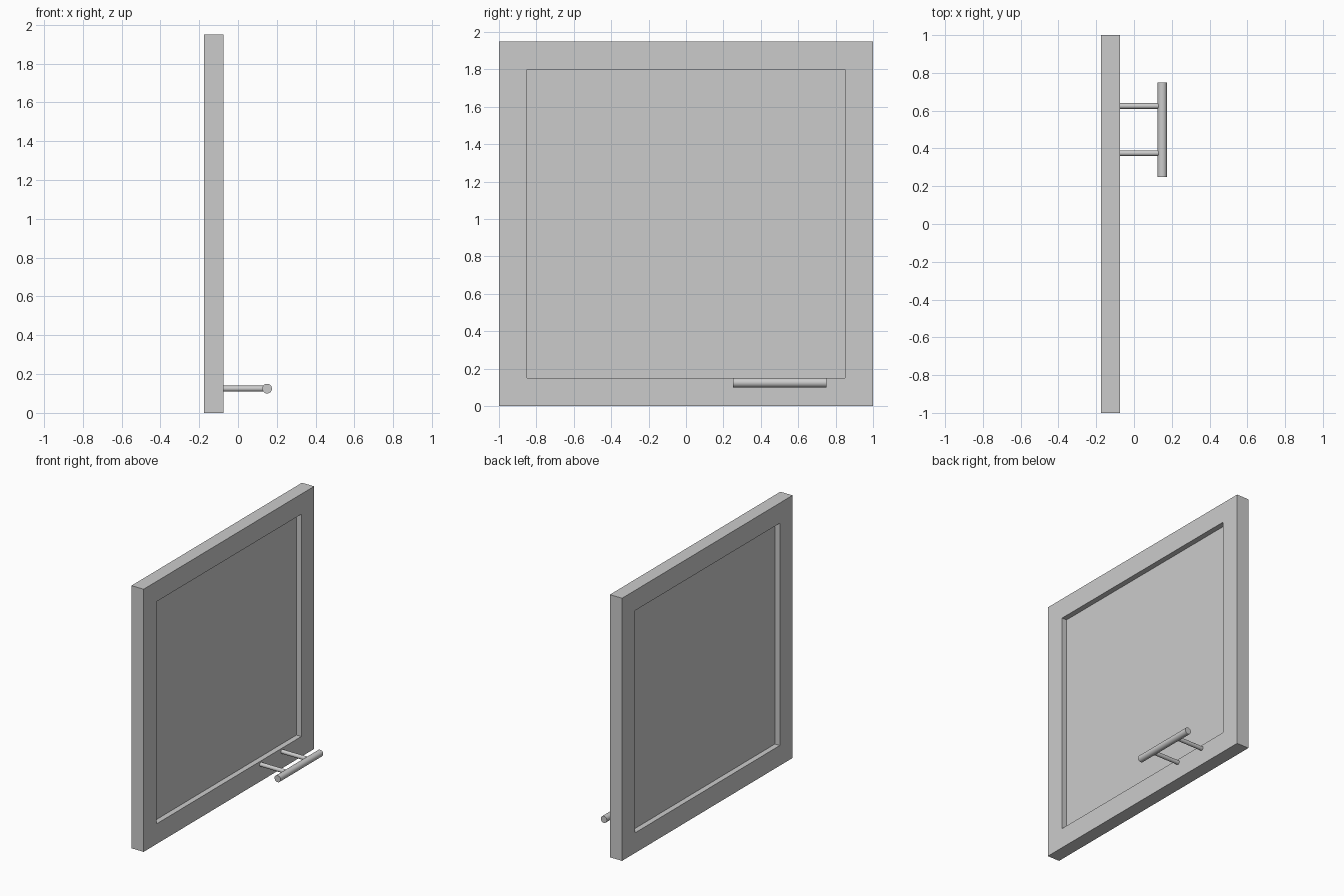
import bpy
import math

cube = bpy.data.objects.get("Cube")
if cube:
    bpy.data.objects.remove(cube, do_unlink=True)

GREY = (0.6, 0.6, 0.6, 1)
mat = bpy.data.materials.new("grey")
mat.use_nodes = True
mat.diffuse_color = GREY
mat.node_tree.nodes["Principled BSDF"].inputs["Base Color"].default_value = GREY

WIDTH, HEIGHT, THICK, BORDER = 2.0, 1.95, 0.10, 0.15
PANEL_THICK = 0.02
DOOR_X = -0.125
BAR_X, BAR_Y, BAR_Z = 0.15, 0.50, 0.125


def frame(name):
    """Rectangular ring profile in the YZ plane, extruded along x."""
    outer = [(-WIDTH / 2, 0), (WIDTH / 2, 0), (WIDTH / 2, HEIGHT), (-WIDTH / 2, HEIGHT)]
    inner = [(y - math.copysign(BORDER, y), BORDER if z == 0 else z - BORDER) for y, z in outer]
    verts = [(DOOR_X + s * THICK / 2, y, z) for s in (-1, 1) for y, z in outer + inner]
    faces = []
    for i in range(4):
        j = (i + 1) % 4
        faces += [(i, i + 4, j + 4, j),                # back ring
                  (i + 8, j + 8, j + 12, i + 12),      # front ring
                  (i, j, j + 8, i + 8),                # outer edge
                  (i + 4, i + 12, j + 12, j + 4)]      # inner edge
    mesh = bpy.data.meshes.new(name)
    mesh.from_pydata(verts, [], faces)
    obj = bpy.data.objects.new(name, mesh)
    bpy.context.collection.objects.link(obj)
    mesh.materials.append(mat)


def rod(name, radius, length, location, rotation):
    bpy.ops.mesh.primitive_cylinder_add(vertices=32, radius=radius, depth=length,
                                        location=location, rotation=rotation)
    obj = bpy.context.object
    obj.name = name
    obj.data.materials.append(mat)
    bpy.ops.object.shade_smooth_by_angle()


# Door: frame with a thin panel set back on both sides
frame("door_frame")
bpy.ops.mesh.primitive_cube_add(size=1, location=(DOOR_X, 0, HEIGHT / 2))
panel = bpy.context.object
panel.name = "door_panel"
panel.scale = (PANEL_THICK, WIDTH - 2 * BORDER, HEIGHT - 2 * BORDER)
panel.data.materials.append(mat)

# Handle: bar on two posts
rod("handle_bar", 0.025, 0.5, (BAR_X, BAR_Y, BAR_Z), (math.pi / 2, 0, 0))
post_start = DOOR_X + THICK / 2
for side, offset in (("near", -0.125), ("far", 0.125)):
    rod("handle_post_" + side, 0.015, BAR_X - post_start,
        ((BAR_X + post_start) / 2, BAR_Y + offset, BAR_Z), (0, math.pi / 2, 0))
